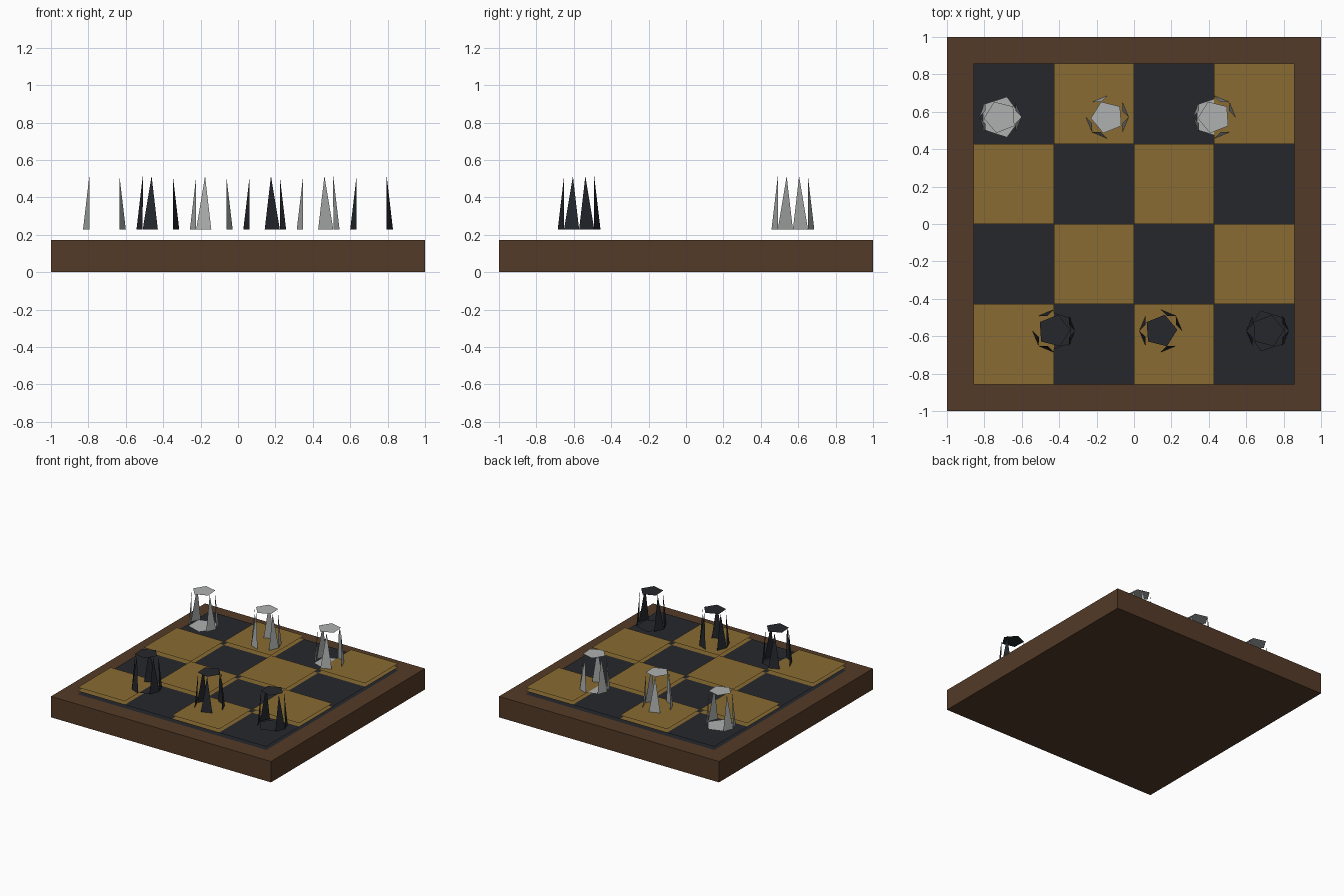
import bpy, bmesh
from math import cos, sin, pi, radians

if "Cube" in bpy.data.objects:
    bpy.data.objects.remove(bpy.data.objects["Cube"])

U = 2 / 7  # board module


def material(name, rgb):
    # sRGB picked colour to linear
    m = bpy.data.materials.new(name)
    m.diffuse_color = (*[c ** 2.2 for c in rgb], 1)
    m.use_nodes = True
    m.node_tree.nodes["Principled BSDF"].inputs["Base Color"].default_value = m.diffuse_color
    return m


WOOD = material("brown_wood", (0.33, 0.24, 0.17))
DARK = material("dark_square", (0.16, 0.17, 0.19))
GOLD = material("gold_square", (0.53, 0.42, 0.21))
PALE = material("pale_piece", (0.68, 0.69, 0.69))


def finish(name, bm, mat):
    me = bpy.data.meshes.new(name)
    bm.to_mesh(me)
    bm.free()
    me.materials.append(mat)
    ob = bpy.data.objects.new(name, me)
    bpy.context.collection.objects.link(ob)
    return ob


def face(bm, pts):
    return bm.faces.new([bm.verts.new(p) for p in pts])


def sheet(bm, cx, cy, half, z, up=True):
    pts = [(cx + sx * half, cy + sy * half, z)
           for sx, sy in ((-1, -1), (1, -1), (1, 1), (-1, 1))]
    face(bm, pts if up else pts[::-1])


def ring(r, deg, z):
    return (r * cos(radians(deg)), r * sin(radians(deg)), z)


# wooden base
bm = bmesh.new()
bmesh.ops.create_cube(bm, size=1)
bmesh.ops.scale(bm, vec=(2, 2, 0.6 * U), verts=bm.verts)
bmesh.ops.translate(bm, vec=(0, 0, 0.3 * U), verts=bm.verts)
finish("board_base", bm, WOOD)

# dark field: open-sided layer over the base
bm = bmesh.new()
sheet(bm, 0, 0, 3 * U, 0.6 * U + 0.002, False)
sheet(bm, 0, 0, 3 * U, 0.7 * U)
finish("dark_field", bm, DARK)

# gold squares: open-sided tiles over the dark field
bm = bmesh.new()
for i in range(4):
    for j in range(4):
        if (i + j) % 2 == 0:
            cx, cy = (i - 1.5) * 1.5 * U, (j - 1.5) * 1.5 * U
            sheet(bm, cx, cy, 0.75 * U, 0.7 * U + 0.0015, False)
            sheet(bm, cx, cy, 0.75 * U, 0.8 * U + 0.001)
finish("gold_squares", bm, GOLD)


# playing pieces: two pentagon discs joined by slim triangular staves
def piece(name, x, y, turn, staves, mat):
    bm = bmesh.new()
    low, high = 0.8 * U, 1.8 * U
    face(bm, [ring(0.4 * U, 72 * k, low) for k in range(5)])
    face(bm, [ring(0.31 * U, 40 + 72 * k, high) for k in range(5)])
    for k in staves:
        face(bm, [ring(0.4 * U, 45 * k, low), ring(0.4 * U, 45 * k + 45, low),
                  ring(0.305 * U, 45 * k + 22.5, high)])
    ob = finish(name, bm, mat)
    ob.location = (x, y, 0)
    ob.rotation_euler.z = turn


LAYOUT = [(-2.5, (0, 3, 4, 7)), (-0.5, (0, 2, 4, 5, 7)), (1.5, (0, 1, 3, 4, 6))]
for n, (px, staves) in enumerate(LAYOUT, 1):
    piece(f"pale_piece_{n}", px * U, 2 * U, 0, staves, PALE)
    piece(f"dark_piece_{n}", -px * U, -2 * U, pi, staves, DARK)
